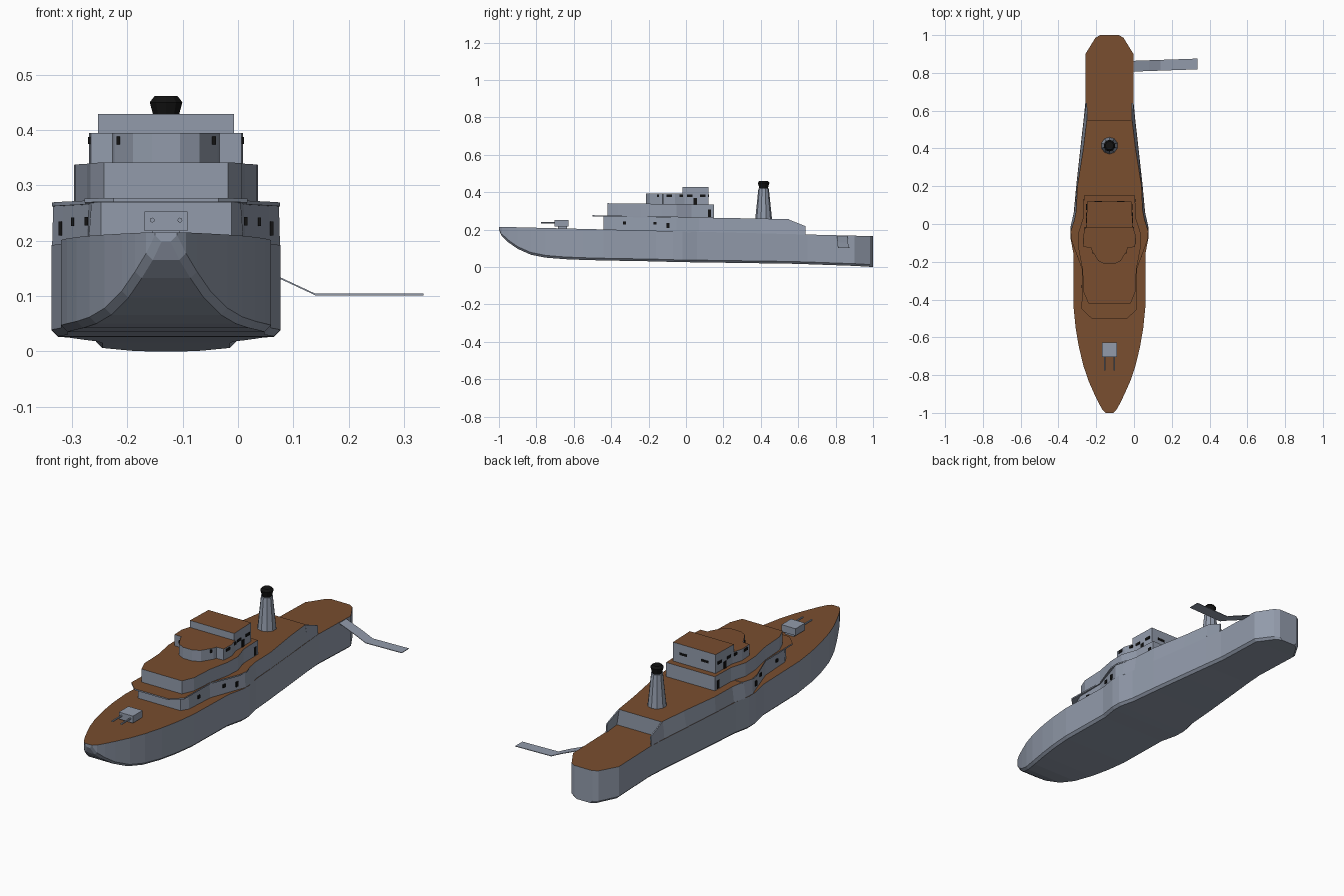
import bpy, math

if "Cube" in bpy.data.objects:
    bpy.data.objects.remove(bpy.data.objects["Cube"])

CX = -0.13  # ship centreline


def material(name, col):
    m = bpy.data.materials.new(name)
    m.diffuse_color = col
    m.use_nodes = True
    m.node_tree.nodes["Principled BSDF"].inputs["Base Color"].default_value = m.diffuse_color
    return m


GREY = material("grey_paint", (0.29, 0.33, 0.41, 1))
BROWN = material("brown_deck", (0.19, 0.075, 0.028, 1))
BLACK = material("black", (0.006, 0.006, 0.006, 1))


def mesh(name, verts, faces, mats, tops=()):
    me = bpy.data.meshes.new(name)
    me.from_pydata(verts, [], faces)
    for m in mats:
        me.materials.append(m)
    for i in tops:
        me.polygons[i].material_index = 1
    me.update()
    ob = bpy.data.objects.new(name, me)
    bpy.context.collection.objects.link(ob)
    return ob


def loft(name, stations):
    """stations: (y, [(half_width, z), ...]) listed from deck edge to keel; mirrored."""
    n = len(stations[0][1])
    verts, faces, tops = [], [], []
    for y, half in stations:
        verts += [(CX + x, y, z) for x, z in half]
        verts += [(CX - x, y, z) for x, z in reversed(half)]
    k = 2 * n
    for s in range(len(stations) - 1):
        for i in range(k):
            j = (i + 1) % k
            if i == k - 1:
                tops.append(len(faces))
            faces.append((s*k + i, s*k + j, (s+1)*k + j, (s+1)*k + i))
    faces.append(tuple(reversed(range(k))))
    last = (len(stations) - 1) * k
    faces.append(tuple(last + i for i in range(k)))
    ob = mesh(name, verts, faces, [GREY, BROWN], tops)
    # consistent outward normals
    import bmesh
    bm = bmesh.new()
    bm.from_mesh(ob.data)
    bmesh.ops.recalc_face_normals(bm, faces=bm.faces)
    bm.to_mesh(ob.data)
    bm.free()
    return ob


def tier(name, outline, z0, z1):
    """Straight-walled deckhouse; z0 and z1 are heights as functions of y."""
    return loft(name, [(y, [(w, z1(y)), (w, z0(y))]) for y, w in outline])


def box(name, x, y, z, sx, sy, sz, mat=GREY):
    bpy.ops.mesh.primitive_cube_add(size=1, location=(x, y, z))
    ob = bpy.context.object
    ob.name = name
    ob.scale = (sx, sy, sz)
    ob.data.materials.append(mat)
    return ob


def cone(name, x, y, z0, z1, r0, r1, mat=GREY, sides=10):
    bpy.ops.mesh.primitive_cone_add(vertices=sides, radius1=r0, radius2=r1,
                                    depth=z1 - z0, location=(x, y, (z0 + z1) / 2))
    ob = bpy.context.object
    ob.name = name
    ob.data.materials.append(mat)
    return ob


def deck(y):
    return 0.19 - 0.025 * y


def upper(y):
    return 0.266 - 0.018 * y


# Hull: y, half width, keel height
hull = [(-1, .02, .198), (-.985, .036, .165), (-.95, .056, .132), (-.9, .08, .097),
        (-.83, .111, .066), (-.75, .138, .05), (-.65, .162, .042), (-.55, .179, .038),
        (-.44, .19, .035), (-.16, .19, .03), (-.07, .207, .027), (-.02, .207, .026),
        (.06, .189, .025), (.2, .176, .023), (.4, .154, .02), (.55, .137, .018),
        (.65, .127, .015), (.9, .127, .006), (.985, .075, .001), (1, .05, 0)]
loft("hull", [(y, [(w, deck(y)), (w, k + .012), (w - .012, k)]) for y, w, k in hull])

# Lower deckhouse, with the aft raised deck leaning inwards
loft("lower_deckhouse", [(y, [(wt, upper(y) - .005 * (y < 0)), (wb, deck(y) - .004)])
     for y, wb, wt in [(-.44, .118, .118), (-.40, .14, .135), (-.24, .144, .14),
                       (-.1, .189, .186), (-.05, .206, .204), (0, .203, .19),
                       (.07, .186, .176), (.2, .175, .17), (.4, .153, .138), (.55, .136, .12)]])
# Overhanging promenade slab
tier("promenade_deck", [(-.5, .095), (-.45, .147), (-.24, .145), (-.09, .2), (-.04, .206),
                        (.01, .19)], lambda y: upper(y) - .005, lambda y: upper(y) + .002)
# Sloping bulwarks behind the raised deck
for side, label in ((1, "right"), (-1, "left")):
    v = []
    for t in (0, .006):
        v += [(CX + side * (w - t), y, z) for w, y, z in
              [(.136, .545, .17), (.122, .545, .256), (.124, .64, .218), (.128, .64, .17)]]
    mesh("bulwark_" + label, v, [(0, 1, 2, 3), (7, 6, 5, 4)] +
         [(i, i + 4, (i + 1) % 4 + 4, (i + 1) % 4) for i in range(4)], [GREY])

# Middle deckhouse, bridge and wheelhouse
tier("middle_deckhouse", [(-.42, .112), (-.36, .137), (-.24, .143), (-.13, .164), (-.05, .166),
                          (.03, .14), (.15, .135)], lambda y: upper(y) - .004,
     lambda y: .336 - .012 * y)
tier("bridge", [(-.213, .025), (-.195, .06), (-.14, .093), (-.125, .097), (-.122, .136),
                (-.06, .139), (0, .12)], lambda y: .328, lambda y: .394)
tier("wheelhouse", [(-.02, .123), (.12, .118)], lambda y: .328, lambda y: .429)

# Windows and doors on both sides
for s in (1, -1):
    for w, y, z, h in [(.144, -.33, .235, .015), (.169, -.165, .234, .016),
                       (.191, -.095, .222, .025)]:
        box("lower_opening", CX + s * w, y, z, .006, .016, h, BLACK)
    for w, y in [(.138, -.09), (.128, -.03), (.121, .02), (.12, .09)]:
        box("bridge_window", CX + s * w, y, .381, .006, .03, .013, BLACK)
    box("bridge_front_window", CX + s * .083, -.149, .381, .014, .014, .015, BLACK)
    box("wheelhouse_door", CX + s * .121, .05, .352, .005, .02, .036, BLACK)
    box("middle_door", CX + s * .136, .125, .288, .005, .017, .04, BLACK)
    box("aft_window", CX + s * .06, .12, .381, .04, .005, .011, BLACK)

# Funnel with flared black cap
cone("funnel", CX, .415, .245, .42, .046, .028)
cone("funnel_cap", CX, .415, .418, .45, .022, .031, BLACK)
cone("funnel_cap_top", CX, .415, .45, .461, .031, .022, BLACK)

# Bow gun turret
box("gun_base", CX, -.66, .212, .05, .05, .018)
box("gun_turret", CX, -.665, .235, .078, .076, .035)
for s in (1, -1):
    b = cone("gun_barrel", CX + s * .025, -.735, .2, .28, .0045, .0045, GREY, 8)
    b.location.z = .237
    b.rotation_euler.x = math.pi / 2

# Boarding ramp on the right side near the stern
path = [(-.005, .167), (.08, .132), (.14, .104), (.335, .104)]
rv = []
for x, z in path:
    y0 = .807 + .035 * x
    rv += [(x, y0, z), (x, y0 + .057, z), (x, y0 + .057, z - .003), (x, y0, z - .003)]
rf = [(i*4 + a, (i+1)*4 + a, (i+1)*4 + (a+1) % 4, i*4 + (a+1) % 4)
      for i in range(3) for a in range(4)]
mesh("boarding_ramp", rv, rf + [(0, 1, 2, 3), (15, 14, 13, 12)], [GREY])
